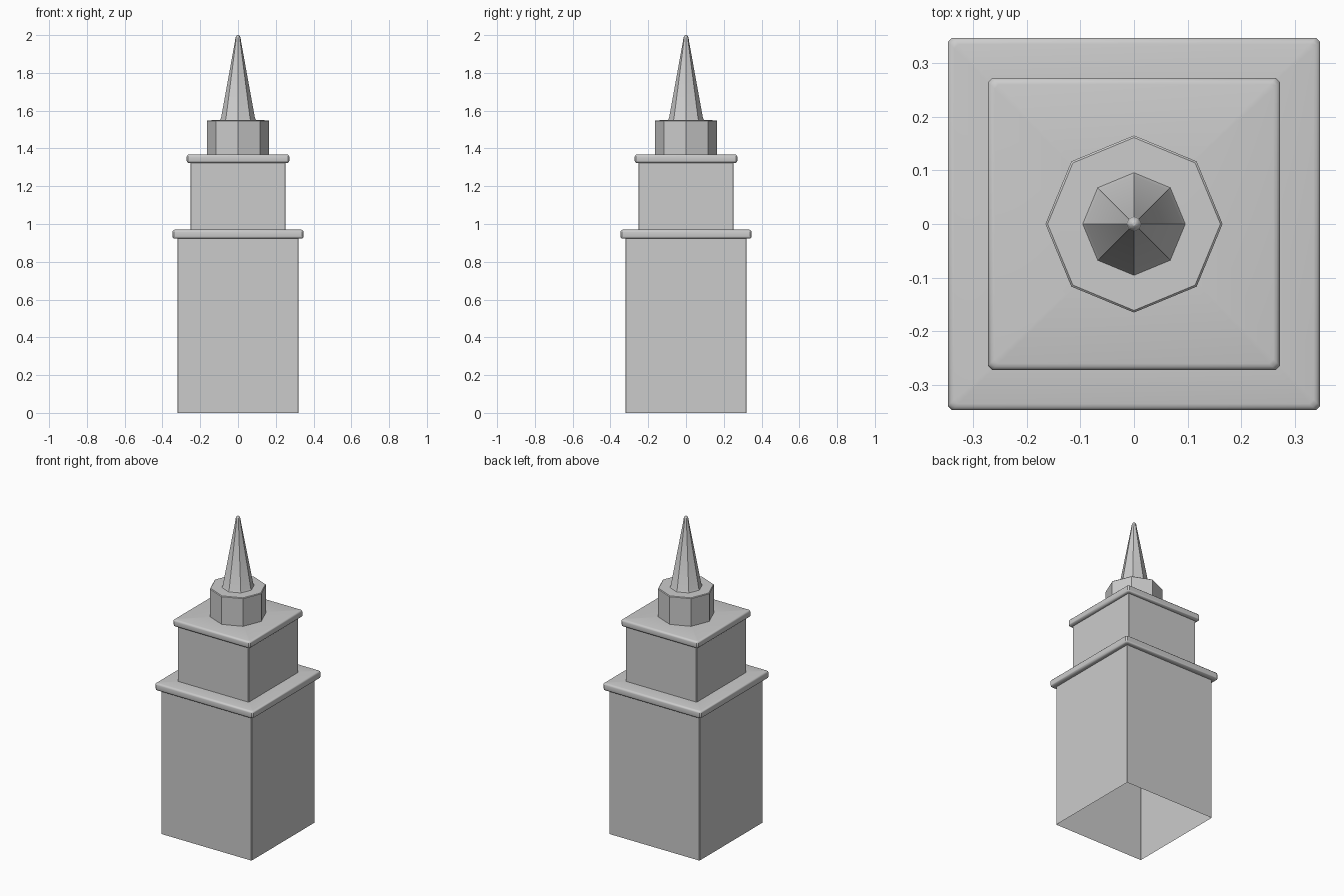
import bpy, bmesh, math

if "Cube" in bpy.data.objects:
    bpy.data.objects.remove(bpy.data.objects["Cube"])


def square_ring(h, c=0.003):
    # square outline with tiny clipped corners
    a = h - c
    return [(h, -a), (h, a), (a, h), (-a, h), (-h, a), (-h, -a), (-a, -h), (a, -h)]


def octagon_ring(r, c=0):
    # octagon with corners on the axes
    return [(r * math.cos(i * math.pi / 4), r * math.sin(i * math.pi / 4)) for i in range(8)]


def loft(name, profile, ring, cap=False, corner=0.003):
    # stack outlines along a (size, height) profile
    bm = bmesh.new()
    rows = [[bm.verts.new((x, y, z)) for x, y in ring(s, corner)] for s, z in profile]
    for lo, hi in zip(rows, rows[1:]):
        for i in range(8):
            j = (i + 1) % 8
            bm.faces.new((lo[i], lo[j], hi[j], hi[i]))
    if cap:
        bm.faces.new(rows[-1])
    mesh = bpy.data.meshes.new(name)
    bm.to_mesh(mesh)
    bm.free()
    ob = bpy.data.objects.new(name, mesh)
    bpy.context.collection.objects.link(ob)
    bpy.ops.object.select_all(action='DESELECT')
    ob.select_set(True)
    bpy.context.view_layer.objects.active = ob
    bpy.ops.object.shade_smooth_by_angle(angle=math.radians(35))
    return ob


def ledge(name, inner, outer, upper, z0, z1, b=0.012):
    # projecting slab with rounded rims, from lower wall to upper wall
    pts = [(inner, z0), (outer - b, z0)]
    for zc, start in ((z0 + b, -90), (z1 - b, 0)):
        for k in range(4):
            t = math.radians(start + 30 * k)
            pts.append((outer - b + b * math.cos(t), zc + b * math.sin(t)))
    pts.append((upper, z1))
    return loft(name, pts, square_ring, corner=0.008)


# square tower tiers (hollow, open underneath)
loft("lower_tower", [(0.32, 0.0), (0.32, 0.925)], square_ring)
ledge("lower_ledge", 0.315, 0.347, 0.245, 0.922, 0.97)
loft("upper_tower", [(0.252, 0.967), (0.252, 1.33)], square_ring)
ledge("upper_ledge", 0.247, 0.272, 0.10, 1.323, 1.368)

# octagonal drum
loft("drum", [(0.165, 1.366), (0.165, 1.545), (0.161, 1.549), (0.08, 1.55)], octagon_ring)

# spire with blunt tip
loft("spire", [(0.096, 1.549), (0.09, 1.56), (0.0165, 1.965), (0.014, 1.984), (0.009, 1.996), (0.003, 2.0)],
     octagon_ring, cap=True)
